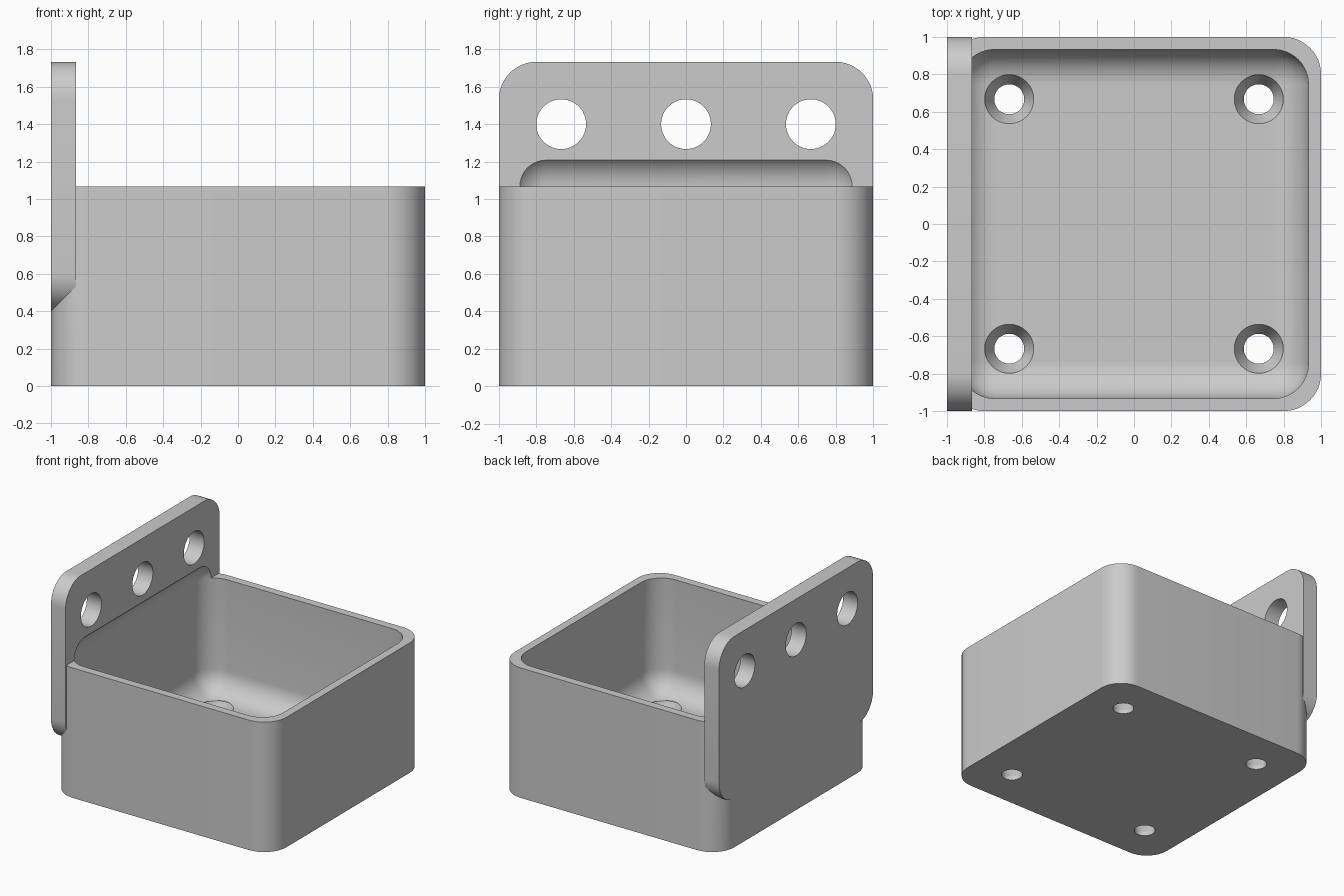
import bpy, bmesh, math
from mathutils import Matrix, Vector

cube = bpy.data.objects.get("Cube")
if cube:
    bpy.data.objects.remove(cube, do_unlink=True)

grey = bpy.data.materials.new("light_grey")
grey.use_nodes = True
grey.diffuse_color = (0.6, 0.6, 0.6, 1)
grey.node_tree.nodes["Principled BSDF"].inputs["Base Color"].default_value = (0.6, 0.6, 0.6, 1)


def finish(bm, name):
    bmesh.ops.recalc_face_normals(bm, faces=bm.faces)
    mesh = bpy.data.meshes.new(name)
    bm.to_mesh(mesh)
    bm.free()
    mesh.materials.append(grey)
    obj = bpy.data.objects.new(name, mesh)
    bpy.context.collection.objects.link(obj)
    return obj


def rounded_block(name, low, high, radius, axes, segments=12):
    """Block between two corners, rounded on the edges that run along the given axes."""
    low, high = Vector(low), Vector(high)
    bm = bmesh.new()
    bmesh.ops.create_cube(bm, size=1)
    size, middle = high - low, (low + high) / 2
    for v in bm.verts:
        v.co = Vector(c * s for c, s in zip(v.co, size)) + middle
    edges = [e for e in bm.edges
             if any(abs((e.verts[0].co - e.verts[1].co)[a]) > 0.01 for a in axes)]
    bmesh.ops.bevel(bm, geom=edges, offset=radius, offset_type='OFFSET',
                    segments=segments, profile=0.5, affect='EDGES')
    return finish(bm, name)


def turned(name, profile, matrix):
    """Solid of revolution from (radius, height) points."""
    bm = bmesh.new()
    verts = [bm.verts.new((r, 0, h)) for r, h in profile]
    edges = [bm.edges.new(pair) for pair in zip(verts, verts[1:])]
    bmesh.ops.spin(bm, geom=verts + edges, cent=(0, 0, 0), axis=(0, 0, 1),
                   angle=math.tau, steps=48)
    bmesh.ops.remove_doubles(bm, verts=bm.verts, dist=1e-4)
    bmesh.ops.transform(bm, matrix=matrix, verts=bm.verts)
    return finish(bm, name)


def combine(target, tool, operation):
    mod = target.modifiers.new(operation.lower(), 'BOOLEAN')
    mod.operation, mod.solver, mod.object = operation, 'EXACT', tool
    graph = bpy.context.evaluated_depsgraph_get()
    mesh = bpy.data.meshes.new_from_object(target.evaluated_get(graph))
    target.modifiers.clear()
    target.data = mesh
    bpy.data.objects.remove(tool, do_unlink=True)


# Outer box with rounded upright corners
box = rounded_block("open_box_with_mounting_plate", (-1, -1, 0), (1, 1, 1.067), 0.2, [2])

# Mounting plate along the left-hand wall
plate = rounded_block("mounting_plate", (-1, -1, 0.4), (-0.867, 1, 1.733), 0.2, [0])
combine(box, plate, 'UNION')

# Cavity rounded on every edge, also scooping into the plate
cavity = rounded_block("cavity_cutter", (-0.933, -0.933, 0.133), (0.933, 0.933, 1.253),
                       0.187, [0, 1, 2])
combine(box, cavity, 'DIFFERENCE')

# Three round holes through the plate
for y in (-0.667, 0, 0.667):
    place = Matrix.Translation((-0.933, y, 1.4)) @ Matrix.Rotation(math.pi / 2, 4, 'Y')
    hole = turned("plate_hole_cutter", [(0, -0.2), (0.133, -0.2), (0.133, 0.2), (0, 0.2)], place)
    combine(box, hole, 'DIFFERENCE')

# Four countersunk screw holes in the floor
screw = [(0, -0.1), (0.08, -0.1), (0.08, 0.033), (0.131, 0.133), (0.131, 0.3), (0, 0.3)]
for x in (-0.667, 0.667):
    for y in (-0.667, 0.667):
        hole = turned("screw_hole_cutter", screw, Matrix.Translation((x, y, 0)))
        combine(box, hole, 'DIFFERENCE')

# Smooth the curved corners, keep the edges sharp
bpy.ops.object.select_all(action='DESELECT')
box.select_set(True)
bpy.context.view_layer.objects.active = box
bpy.ops.object.shade_smooth_by_angle(angle=math.radians(25))
